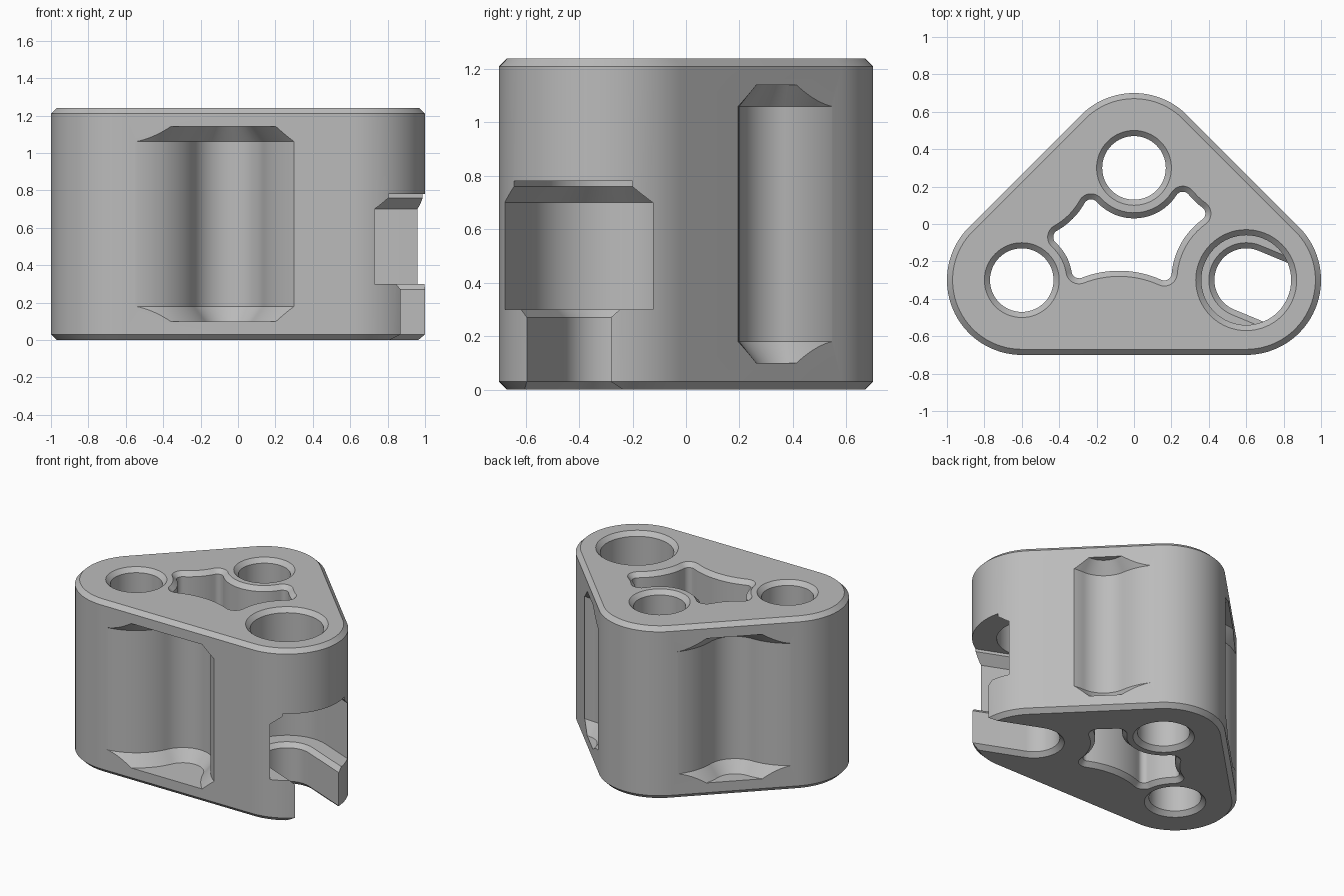
import bpy, bmesh, math
from mathutils import Vector

if "Cube" in bpy.data.objects:
    bpy.data.objects.remove(bpy.data.objects["Cube"], do_unlink=True)

HEIGHT, EDGE = 1.24, 0.03
TOP, LEFT, RIGHT = Vector((0, 0.3)), Vector((-0.6, -0.3)), Vector((0.6, -0.3))

grey = bpy.data.materials.new("light grey")
grey.use_nodes = True
grey.diffuse_color = (0.5, 0.5, 0.5, 1)
grey.node_tree.nodes["Principled BSDF"].inputs["Base Color"].default_value = (0.5, 0.5, 0.5, 1)


def loft(name, rings):
    """Solid through (outline, z) rings that share a point count."""
    bm = bmesh.new()
    loops = [[bm.verts.new((p.x, p.y, z)) for p in pts] for pts, z in rings]
    n = len(loops[0])
    for a, b in zip(loops, loops[1:]):
        for i in range(n):
            bm.faces.new((a[i], a[(i + 1) % n], b[(i + 1) % n], b[i]))
    bm.faces.new(loops[0])
    bm.faces.new(loops[-1])
    bmesh.ops.recalc_face_normals(bm, faces=bm.faces)
    mesh = bpy.data.meshes.new(name)
    bm.to_mesh(mesh)
    bm.free()
    mesh.materials.append(grey)
    obj = bpy.data.objects.new(name, mesh)
    bpy.context.collection.objects.link(obj)
    return obj


def arc(c, r, start, end, steps=16):
    """Points on the shorter way round from direction start to direction end."""
    a = math.atan2(start.y, start.x)
    turn = math.remainder(math.atan2(end.y, end.x) - a, math.tau)
    angles = [a + turn * i / steps for i in range(steps + 1)]
    return [c + r * Vector((math.cos(t), math.sin(t))) for t in angles]


def circle(c, r, n=64):
    return [c + r * Vector((math.cos(math.tau * i / n), math.sin(math.tau * i / n)))
            for i in range(n)]


def touching(c1, d1, c2, d2):
    """Point at distance d1 from c1 and d2 from c2, right of the way c1 to c2."""
    u = c2 - c1
    a = (d1 * d1 - d2 * d2 + u.length_squared) / (2 * u.length)
    u.normalize()
    return c1 + a * u + math.sqrt(d1 * d1 - a * a) * Vector((u.y, -u.x))


def outward(a, b):
    d = (b - a).normalized()
    return Vector((d.y, -d.x))


# Body: rounded triangle with chamfered rims, corners anticlockwise
corners = [LEFT, RIGHT, TOP]


def body_outline(r):
    pts = []
    for i, c in enumerate(corners):
        pts += arc(c, r, outward(corners[i - 1], c), outward(c, corners[(i + 1) % 3]), 32)
    return pts


body = loft("clamp_body", [(body_outline(0.4 - EDGE), 0), (body_outline(0.4), EDGE),
                           (body_outline(0.4), HEIGHT - EDGE),
                           (body_outline(0.4 - EDGE), HEIGHT)])
cutters = []


def through_cut(name, outline):
    """Through hole flared at both ends; outline takes a growth amount."""
    over = 0.02
    cutters.append(loft(name, [
        (outline(EDGE + over), -over), (outline(0), EDGE),
        (outline(0), HEIGHT - EDGE), (outline(EDGE + over), HEIGHT + over)]))


# Two plain bores
for name, c in (("top_bore", TOP), ("left_bore", LEFT)):
    through_cut(name, lambda g, c=c: circle(c, 0.17 + g))

# Central opening: curved walls joined by small rounded corners
walls = [(TOP, 0.27), (Vector((-0.6, 0.3)), 0.385), (LEFT, 0.27),
         (Vector((-0.08, -0.8)), 0.55), (RIGHT, 0.4), (Vector((0.591, 0.4)), 0.385)]
ROUND = 0.04
joints = []
for i, (c, r) in enumerate(walls):
    c2, r2 = walls[(i + 1) % 6]
    # the joint lies on the inner side, left of the way round
    joints.append(touching(c2, r2 + ROUND, c, r + ROUND))


def opening_outline(g):
    pts = []
    for i, (c, r) in enumerate(walls):
        before, after = joints[i - 1], joints[i]
        c2 = walls[(i + 1) % 6][0]
        pts += arc(c, r - g, before - c, after - c)
        pts += arc(after, ROUND + g, c - after, c2 - after, 10)[1:-1]
    return pts


through_cut("central_opening", opening_outline)

# Side grooves: hollows between neighbouring corner lobes
lobes = {"front_groove": (LEFT, 0.403, RIGHT, 0.5),
         "back_right_groove": (RIGHT, 0.5, TOP, 0.403),
         "back_left_groove": (TOP, 0.403, LEFT, 0.403)}


def groove_outline(c1, r1, c2, r2, s):
    n = outward(c1, c2)
    f = touching(c1, r1 + 0.2, c2, r2 + 0.2)
    return (arc(c1, r1 + s, n, f - c1, 24) + arc(f, 0.2 - s, c1 - f, c2 - f, 24)[1:-1]
            + arc(c2, r2 + s, f - c2, n, 24) + [c2 + 0.8 * n, c1 + 0.8 * n])


for name, lobe in lobes.items():
    small, full = groove_outline(*lobe, 0.063), groove_outline(*lobe, 0)
    cutters.append(loft(name, [(small, 0.1), (full, 0.18),
                               (full, HEIGHT - 0.18), (small, HEIGHT - 0.1)]))

# Stepped side slot below the large bore
way = Vector((math.cos(math.radians(-22.5)), math.sin(math.radians(-22.5))))
side = Vector((-way.y, way.x))


def slot_outline(w):
    return (arc(RIGHT, w, side, -way, 20) + arc(RIGHT, w, -way, -side, 20)[1:]
            + [RIGHT + way - w * side, RIGHT + way + w * side])


steps = [(0.22, -0.02), (0.17, 0.03), (0.17, 0.27), (0.2, 0.3),
         (0.3, 0.3), (0.3, 0.7), (0.24, 0.76), (0.24, 0.78)]
cutters.append(loft("side_slot", [(slot_outline(w), z) for w, z in steps]))
cutters.append(loft("large_bore", [(circle(RIGHT, r), z) for r, z in (
    (0.24, 0.5), (0.24, HEIGHT - EDGE), (0.29, HEIGHT + 0.02))]))

# Carve the body
bpy.ops.object.select_all(action="DESELECT")
bpy.context.view_layer.objects.active = body
body.select_set(True)
for cutter in cutters:
    mod = body.modifiers.new(cutter.name, "BOOLEAN")
    mod.operation, mod.solver, mod.object = "DIFFERENCE", "EXACT", cutter
    bpy.ops.object.modifier_apply(modifier=mod.name)
    bpy.data.objects.remove(cutter, do_unlink=True)
bpy.ops.object.shade_smooth_by_angle(angle=math.radians(30))
